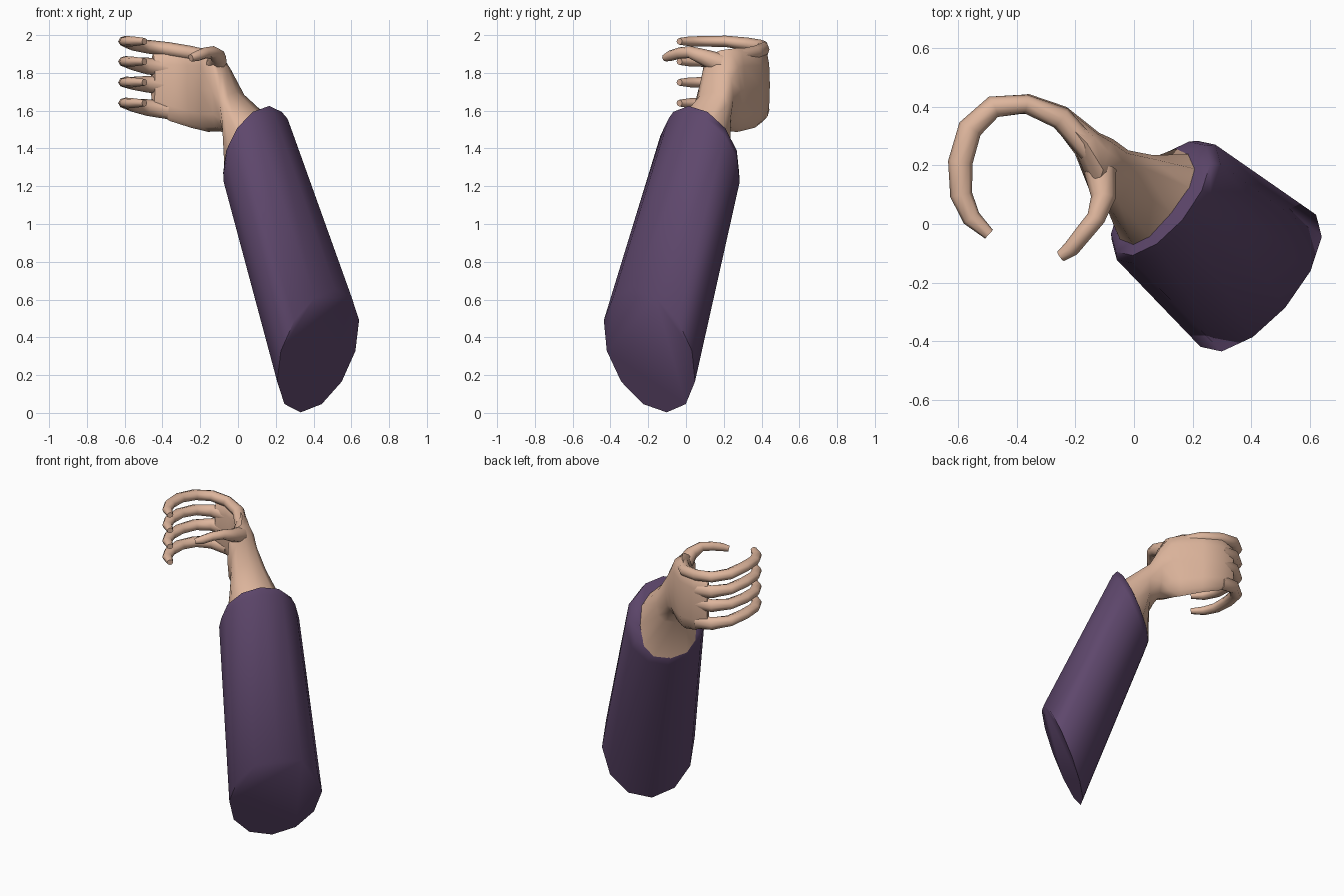
import bpy, bmesh, math
from mathutils import Vector

cube = bpy.data.objects.get("Cube")
if cube:
    bpy.data.objects.remove(cube, do_unlink=True)


def material(name, rgb):
    m = bpy.data.materials.new(name)
    m.use_nodes = True
    col = (*rgb, 1)
    m.diffuse_color = col
    m.node_tree.nodes["Principled BSDF"].inputs["Base Color"].default_value = col
    return m


skin = material("skin", (0.73, 0.465, 0.335))
purple = material("purple cloth", (0.112, 0.063, 0.15))

# The arm leans along a horizontal diagonal: U is the lean, V the width
U = Vector((1, -1, 0)).normalized()
V = Vector((1, 1, 0)).normalized()
Z = Vector((0, 0, 1))


def loft(name, rings, mat, sides, power=1.0, cap_end=True, angle=60):
    """Skin rings, each given as centre, width vector, height vector.
    A power below one makes the rings boxier."""
    def bulge(t):
        return math.copysign(abs(t) ** power, t)

    bm = bmesh.new()
    loops = []
    for c, w, h in rings:
        angles = [2 * math.pi * i / sides for i in range(sides)]
        loops.append([bm.verts.new(c + w * bulge(math.sin(a)) + h * bulge(math.cos(a)))
                      for a in angles])
    for a, b in zip(loops, loops[1:]):
        for i in range(sides):
            j = (i + 1) % sides
            bm.faces.new((a[i], a[j], b[j], b[i]))
    bm.faces.new(loops[0])
    if cap_end:
        bm.faces.new(loops[-1])
    bmesh.ops.recalc_face_normals(bm, faces=bm.faces)
    mesh = bpy.data.meshes.new(name)
    bm.to_mesh(mesh)
    bm.free()
    mesh.materials.append(mat)
    ob = bpy.data.objects.new(name, mesh)
    bpy.context.collection.objects.link(ob)
    bpy.ops.object.select_all(action="DESELECT")
    ob.select_set(True)
    bpy.context.view_layer.objects.active = ob
    bpy.ops.object.shade_smooth_by_angle(angle=math.radians(angle))


def slanted(u, v, z, du, dv, dz):
    """Ring cut at a slant across the leaning sleeve."""
    return U * u + V * v + Z * z, V * dv - U * 0.02, U * du + Z * dz


def digit(name, points, widths, heights):
    """Finger following a path of points."""
    pts = [Vector(p) for p in points]
    rings = []
    for i, p in enumerate(pts):
        t = (pts[min(i + 1, len(pts) - 1)] - pts[max(i - 1, 0)]).normalized()
        side = t.cross(Z).normalized()
        rings.append((p, side * widths[i], side.cross(t) * heights[i]))
    loft(name, rings, skin, 8)


# Sleeve with slanted elbow end and a cuff rolled inward
loft("sleeve", [
    slanted(0.437, 0.163, 0.328, 0.13, 0.299, 0.325),
    slanted(0.025, 0.130, 1.345, 0.112, 0.258, 0.245),
    slanted(0.003, 0.126, 1.390, 0.104, 0.237, 0.235),
    slanted(-0.015, 0.115, 1.370, 0.075, 0.18, 0.19),
], purple, 12, cap_end=False, angle=65)

# Forearm, wrist and curved palm
palm = [slanted(-0.015, 0.115, 1.355, 0.085, 0.187, 0.205)]
for x, y, z, nx, ny, thick, tall in (
    (-0.01, 0.135, 1.55, 0.6, 0.8, 0.125, 0.15),
    (-0.06, 0.160, 1.66, 0.4, 0.9, 0.10, 0.175),
    (-0.105, 0.185, 1.705, 0.3, 0.95, 0.11, 0.215),
    (-0.16, 0.275, 1.71, 0.75, 0.65, 0.055, 0.222),
    (-0.25, 0.365, 1.72, 0.5, 0.85, 0.04, 0.21),
    (-0.36, 0.41, 1.735, 0.0, 1.0, 0.034, 0.19),
    (-0.45, 0.40, 1.75, -0.35, 0.9, 0.028, 0.15),
):
    n = Vector((nx, ny, 0)).normalized()
    palm.append((Vector((x, y, z)), n * thick, Z * tall))
loft("palm", palm, skin, 12, power=0.8)

# Four curled fingers sharing one curve in plan, webbed at the knuckles
curl = [(-0.37, 0.41), (-0.48, 0.40), (-0.56, 0.325), (-0.593, 0.21),
        (-0.59, 0.10), (-0.555, 0.02), (-0.495, -0.035)]
widths = [0.032, 0.038, 0.042, 0.042, 0.038, 0.032, 0.02]
heights = [0.050, 0.044, 0.034, 0.030, 0.028, 0.026, 0.018]
names = ("index_finger", "middle_finger", "ring_finger", "little_finger")
for name, base, tip in zip(names, (1.925, 1.825, 1.735, 1.605), (1.967, 1.86, 1.75, 1.64)):
    path = [(x, y, base + (tip - base) * min(1, i / 3)) for i, (x, y) in enumerate(curl)]
    wide, tall = widths, heights
    if name == "index_finger":
        # The index knuckle runs back along the top of the palm
        path = [(-0.15, 0.25, 1.885), (-0.25, 0.362, 1.905)] + path
        wide, tall = [0.04, 0.04] + widths, [0.035, 0.038, 0.038, 0.036] + heights[2:]
    digit(name, path, wide, tall)

# Thumb reaching forward from the wrist
thumb = [0.055, 0.042, 0.032, 0.03, 0.028, 0.02]
digit("thumb", [(-0.115, 0.18, 1.85), (-0.105, 0.09, 1.885), (-0.13, 0.02, 1.91),
                (-0.175, -0.035, 1.905), (-0.215, -0.085, 1.89), (-0.25, -0.11, 1.88)],
      thumb, thumb)
